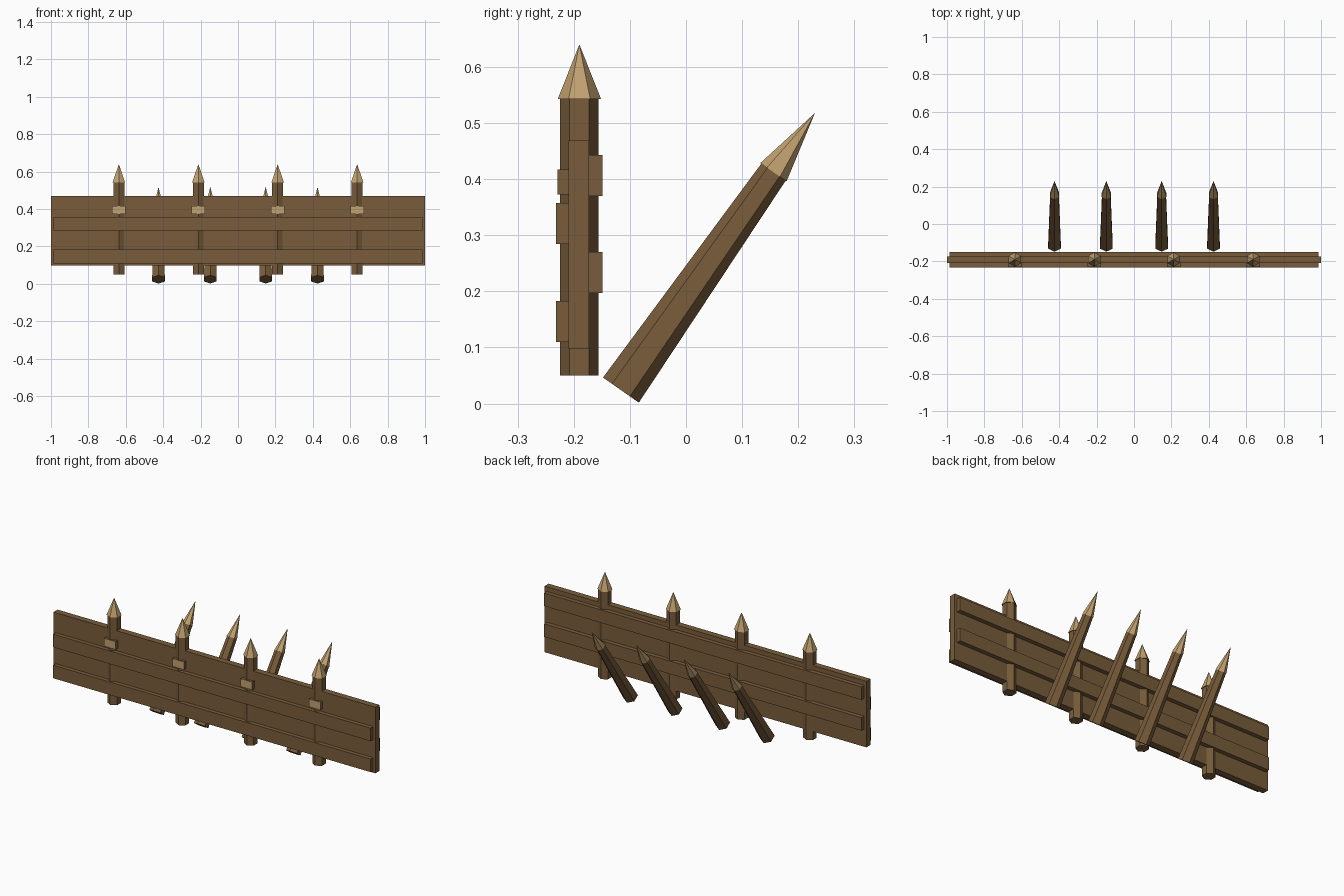
import bpy, bmesh
from math import radians, pi, sin, cos
from mathutils import Matrix

if "Cube" in bpy.data.objects:
    bpy.data.objects.remove(bpy.data.objects["Cube"])


def material(name, rgb):
    m = bpy.data.materials.new(name)
    m.diffuse_color = (*rgb, 1)
    m.use_nodes = True
    m.node_tree.nodes["Principled BSDF"].inputs["Base Color"].default_value = m.diffuse_color
    return m


WOOD = material("brown wood", (0.19, 0.108, 0.043))
CUT = material("pale cut wood", (0.54, 0.36, 0.165))


def finish(name, bm, mats, matrix=None):
    bmesh.ops.recalc_face_normals(bm, faces=bm.faces)
    me = bpy.data.meshes.new(name)
    bm.to_mesh(me)
    bm.free()
    for m in mats:
        me.materials.append(m)
    ob = bpy.data.objects.new(name, me)
    bpy.context.collection.objects.link(ob)
    if matrix is not None:
        ob.matrix_world = matrix
    return ob


def box(name, x, y, z, mats=(WOOD,), cut_front=False):
    bm = bmesh.new()
    bmesh.ops.create_cube(bm, size=1)
    for v in bm.verts:
        v.co = [a + (c + 0.5) * (b - a) for c, (a, b) in zip(v.co, (x, y, z))]
    bm.normal_update()
    if cut_front:
        for f in bm.faces:
            f.material_index = int(f.normal.y < -0.9)
    return finish(name, bm, mats)


def stake(name, base, tilt, length, r0, r1, tip_r, tip_len):
    """Six-sided shaft with a pale pointed tip, corners facing front and back."""
    bm = bmesh.new()

    def ring(r, z):
        return [bm.verts.new((r * sin(k * pi / 3), r * cos(k * pi / 3), z)) for k in range(6)]

    rings = [ring(r0, 0), ring(r1, length), ring(tip_r, length)]
    bm.faces.new(rings[0])
    for a, b in zip(rings, rings[1:]):
        for k in range(6):
            j = (k + 1) % 6
            bm.faces.new((a[k], a[j], b[j], b[k]))
    apex = bm.verts.new((0, 0, length + tip_len))
    for k in range(6):
        f = bm.faces.new((rings[2][k], rings[2][(k + 1) % 6], apex))
        f.material_index = 1
    return finish(name, bm, (WOOD, CUT),
                  Matrix.Translation(base) @ Matrix.Rotation(radians(-tilt), 4, 'X'))


# Solid wall panel
box("wall_panel", (-1, 1), (-0.209, -0.173), (0.098, 0.469))

# Horizontal boards, staggered between front and back
for z in (0.110, 0.284):
    box("front_board", (-0.986, 0.986), (-0.232, -0.205), (z, z + 0.073))
for z in (0.197, 0.370):
    box("back_board", (-0.986, 0.986), (-0.177, -0.149), (z, z + 0.073))

for side in (-1, 1):
    # Upright posts with pegs through them
    for x in (0.212, 0.637):
        px = side * x
        stake("post", (px, -0.190, 0.05), 0, 0.493, 0.0345, 0.0345, 0.0385, 0.097)
        box("peg", (px - 0.036, px + 0.036), (-0.229, -0.20), (0.373, 0.417), (WOOD, CUT), True)
    # Leaning spikes behind the wall
    for x in (0.148, 0.425):
        stake("leaning_spike", (side * x, -0.116, 0.024), 35, 0.474, 0.039, 0.0265, 0.0285, 0.129)
